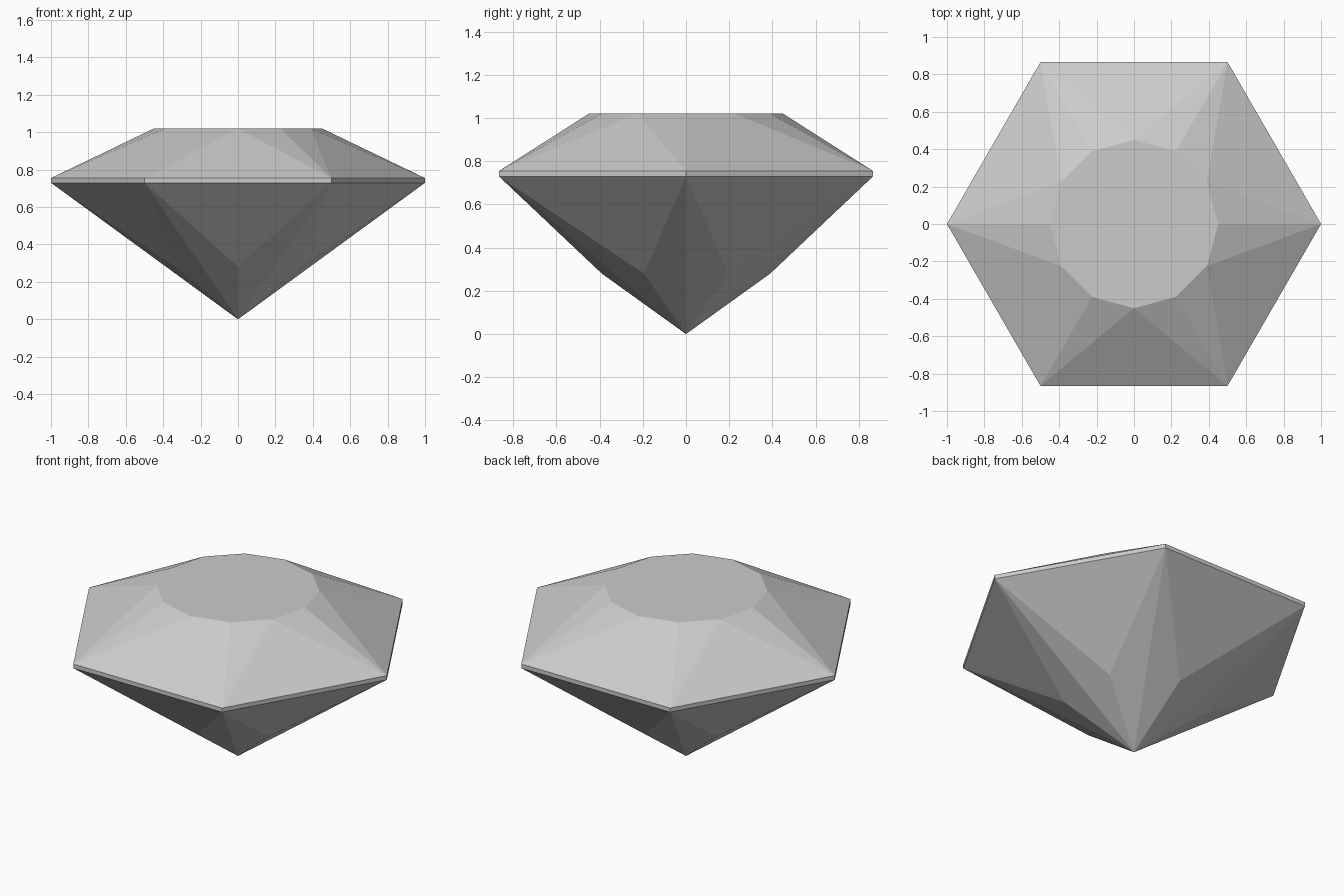
import bpy
import bmesh
from math import cos, sin, radians

cube = bpy.data.objects.get("Cube")
if cube:
    bpy.data.objects.remove(cube, do_unlink=True)

# Single flat grey for the whole stone
grey = bpy.data.materials.new("pale grey")
grey.use_nodes = True
colour = (0.6, 0.6, 0.6, 1)
grey.diffuse_color = colour
grey.node_tree.nodes["Principled BSDF"].inputs["Base Color"].default_value = colour

bm = bmesh.new()


def ring(count, radius, z, start=0):
    step = 360 / count
    return [bm.verts.new((radius * cos(radians(start + i * step)),
                          radius * sin(radians(start + i * step)), z))
            for i in range(count)]


# Rings of corners from the tip up to the flat table
tip = bm.verts.new((0, 0, 0))
low = ring(6, 0.39, 0.28, 30)
girdle_low = ring(6, 1, 0.73)
girdle_top = ring(6, 1, 0.755)
table = ring(12, 0.45, 1.02)

bm.faces.new(table)
for i in range(6):
    j = (i + 1) % 6
    before, mid, after = table[2 * i - 1], table[2 * i], table[2 * i + 1]
    # Crown facets
    bm.faces.new((girdle_top[i], mid, before))
    bm.faces.new((girdle_top[i], after, mid))
    bm.faces.new((girdle_top[i], girdle_top[j], after))
    # Girdle band
    bm.faces.new((girdle_low[i], girdle_low[j], girdle_top[j], girdle_top[i]))
    # Pavilion facets
    bm.faces.new((girdle_low[j], girdle_low[i], low[i]))
    bm.faces.new((girdle_low[i], tip, low[i]))
    bm.faces.new((girdle_low[j], low[i], tip))

bmesh.ops.recalc_face_normals(bm, faces=bm.faces)
mesh = bpy.data.meshes.new("cut_gem")
bm.to_mesh(mesh)
bm.free()
mesh.materials.append(grey)
gem = bpy.data.objects.new("cut_gem", mesh)
bpy.context.collection.objects.link(gem)
